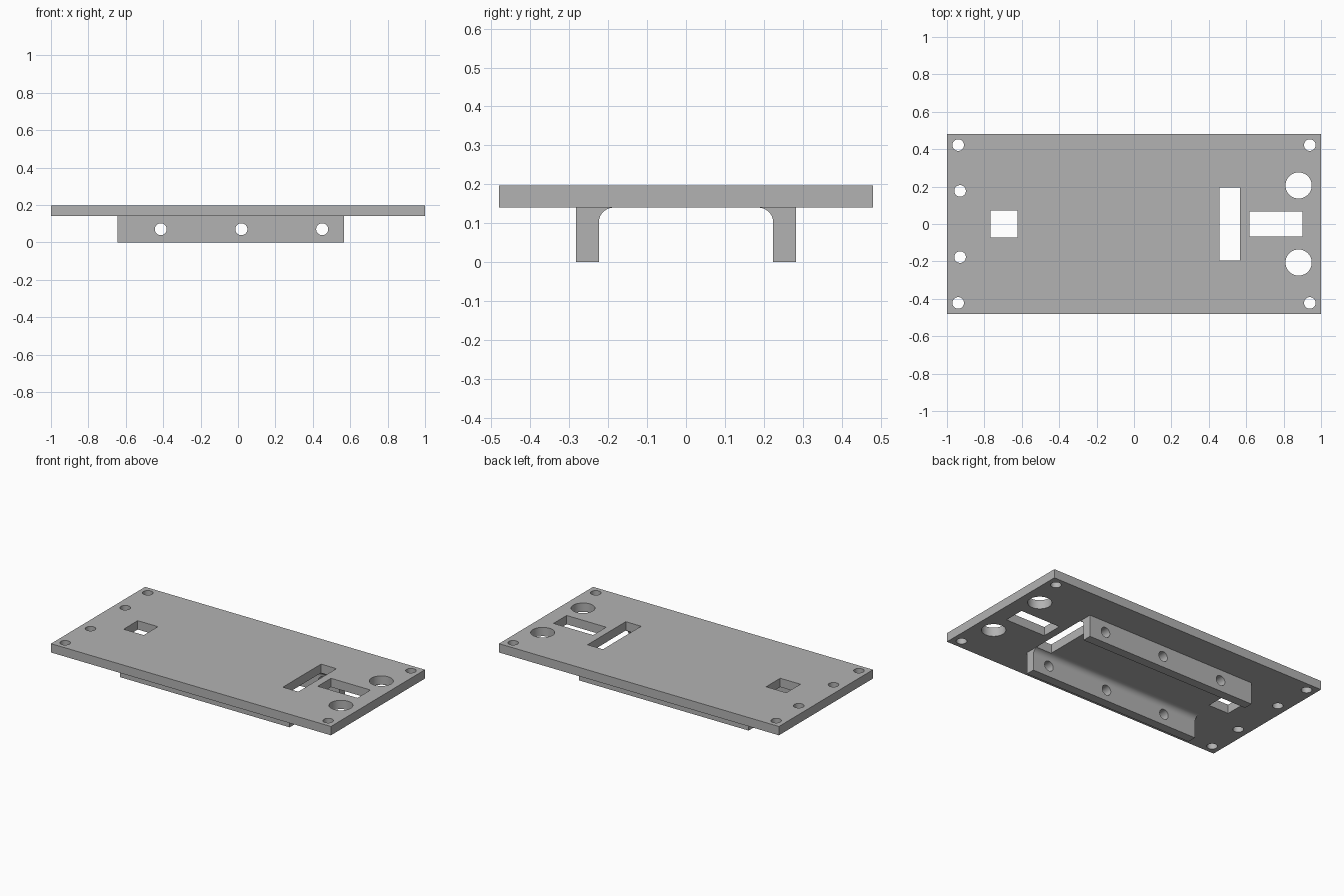
import bpy, bmesh
from math import sin, cos, pi, radians
from mathutils import Matrix, Vector

cube = bpy.data.objects.get("Cube")
if cube:
    bpy.data.objects.remove(cube, do_unlink=True)

grey = bpy.data.materials.new("plain grey")
grey.use_nodes = True
colour = (0.45, 0.45, 0.45, 1)
grey.diffuse_color = colour
grey.node_tree.nodes["Principled BSDF"].inputs["Base Color"].default_value = colour

UNDERSIDE, TOP = 0.14, 0.197


def add_box(bm, x0, x1, y0, y1, z0, z1):
    size = Vector((x1 - x0, y1 - y0, z1 - z0))
    mid = Vector((x0 + x1, y0 + y1, z0 + z1)) / 2
    bmesh.ops.create_cube(bm, size=1, matrix=Matrix.Translation(mid) @ Matrix.Diagonal(size.to_4d()))


def add_drill(bm, centre, radius, turn=None):
    place = Matrix.Translation(centre) @ (turn or Matrix.Identity(4))
    bmesh.ops.create_cone(bm, cap_ends=True, segments=48, radius1=radius,
                          radius2=radius, depth=0.4, matrix=place)


def make_object(name, bm):
    bmesh.ops.recalc_face_normals(bm, faces=bm.faces)
    mesh = bpy.data.meshes.new(name)
    bm.to_mesh(mesh)
    bm.free()
    mesh.materials.append(grey)
    obj = bpy.data.objects.new(name, mesh)
    bpy.context.collection.objects.link(obj)
    return obj


def cut(obj, cutter_bm):
    # Subtract the cutter, bake the result and smooth only the round walls
    cutter = make_object("cutter", cutter_bm)
    mod = obj.modifiers.new("holes", 'BOOLEAN')
    mod.operation, mod.solver, mod.object = 'DIFFERENCE', 'EXACT', cutter
    bpy.ops.object.select_all(action='DESELECT')
    bpy.context.view_layer.objects.active = obj
    obj.select_set(True)
    bpy.ops.object.modifier_apply(modifier=mod.name)
    bpy.data.objects.remove(cutter, do_unlink=True)
    bpy.ops.object.shade_smooth_by_angle(angle=radians(30))


# Flat plate
bm = bmesh.new()
add_box(bm, -1, 1, -0.48, 0.48, UNDERSIDE, TOP)
plate = make_object("plate", bm)

# Plate openings: three rectangular windows and mirrored round holes
holes = bmesh.new()
for x0, x1, half in ((-0.767, -0.623, 0.072), (0.457, 0.567, 0.195), (0.617, 0.9, 0.067)):
    add_box(holes, x0, x1, -half, half, 0, 0.4)
for x, y, radius in ((-0.94, 0.422, 0.031), (0.94, 0.422, 0.031),
                     (-0.93, 0.177, 0.031), (0.88, 0.206, 0.07)):
    for side in (-1, 1):
        add_drill(holes, (x, side * y, 0.17), radius)
cut(plate, holes)


# Rails below the plate, with a rounded inner corner where they meet it
def make_rail(name, side):
    start, end, inner, outer, fillet = -0.645, 0.567, 0.224, 0.282, 0.038
    profile = [(inner, 0), (outer, 0), (outer, UNDERSIDE)]
    for i in range(13):
        a = pi / 2 * (1 - i / 12)
        profile.append((inner - fillet + fillet * cos(a), UNDERSIDE - fillet + fillet * sin(a)))
    # Concave arc: swing the curve round a centre inside the channel
    bm = bmesh.new()
    face = bm.faces.new([bm.verts.new((start, side * y, z)) for y, z in profile])
    swept = bmesh.ops.extrude_face_region(bm, geom=[face])
    bmesh.ops.translate(bm, vec=(end - start, 0, 0),
                        verts=[g for g in swept["geom"] if isinstance(g, bmesh.types.BMVert)])
    rail = make_object(name, bm)

    # Cross bolt holes, plus clearance where the long slot meets the fillet
    holes = bmesh.new()
    for x in (-0.413, 0.018, 0.45):
        add_drill(holes, (x, side * 0.25, 0.07), 0.032, Matrix.Rotation(pi / 2, 4, 'X'))
    add_box(holes, 0.457, 0.6, -0.195, 0.195, 0.11, 0.2)
    cut(rail, holes)


make_rail("front_rail", -1)
make_rail("back_rail", 1)
